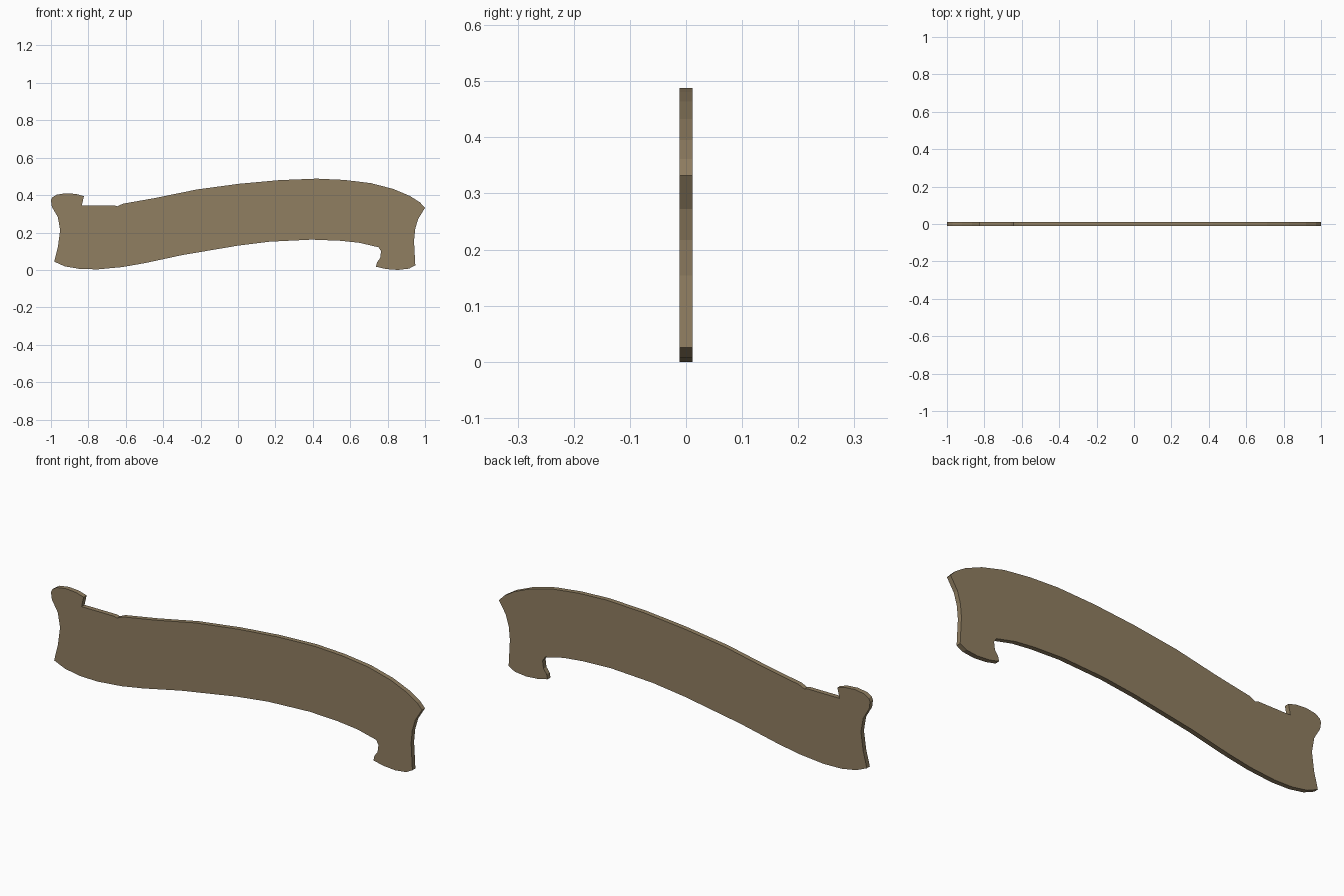
import bpy, bmesh

# Side profile of the curved panel (x, z), clockwise from the upper left lobe
profile = [
    # upper left lobe and notch
    (-1.0, .375), (-.993, .39), (-.97, .405), (-.92, .413), (-.865, .409), (-.824, .397),
    (-.835, .348), (-.66, .348), (-.645, .343), (-.615, .357),
    # top arch
    (-.44, .388), (-.22, .433), (.01, .464), (.22, .483), (.42, .491), (.57, .484),
    (.71, .467), (.83, .436), (.92, .398), (.973, .364), (1.0, .335),
    # right end
    (.963, .275), (.947, .22), (.941, .157), (.948, .028), (.915, .01), (.855, .003),
    (.79, .008), (.738, .02), (.743, .043), (.76, .066), (.765, .103), (.752, .124),
    # underside
    (.65, .148), (.545, .159), (.395, .165), (.17, .154), (0, .133), (-.3, .082),
    (-.5, .039), (-.62, .018), (-.75, .006), (-.845, .008), (-.925, .022), (-.983, .047),
    # left end
    (-.963, .125), (-.951, .215), (-.963, .285), (-.995, .34),
]
half_thickness = .0115

# Extruded panel
bm = bmesh.new()
lowest = min(z for x, z in profile)
face = bm.faces.new([bm.verts.new((x, -half_thickness, z - lowest)) for x, z in profile])
ext = bmesh.ops.extrude_face_region(bm, geom=[face])
moved = [g for g in ext["geom"] if isinstance(g, bmesh.types.BMVert)]
bmesh.ops.translate(bm, verts=moved, vec=(0, 2 * half_thickness, 0))
bmesh.ops.recalc_face_normals(bm, faces=bm.faces[:])
mesh = bpy.data.meshes.new("curved_panel")
bm.to_mesh(mesh)
bm.free()

# Flat tan colour
mat = bpy.data.materials.new("tan_wood")
mat.diffuse_color = (.28, .21, .12, 1)
mesh.materials.append(mat)
bpy.context.collection.objects.link(bpy.data.objects.new("curved_panel", mesh))
